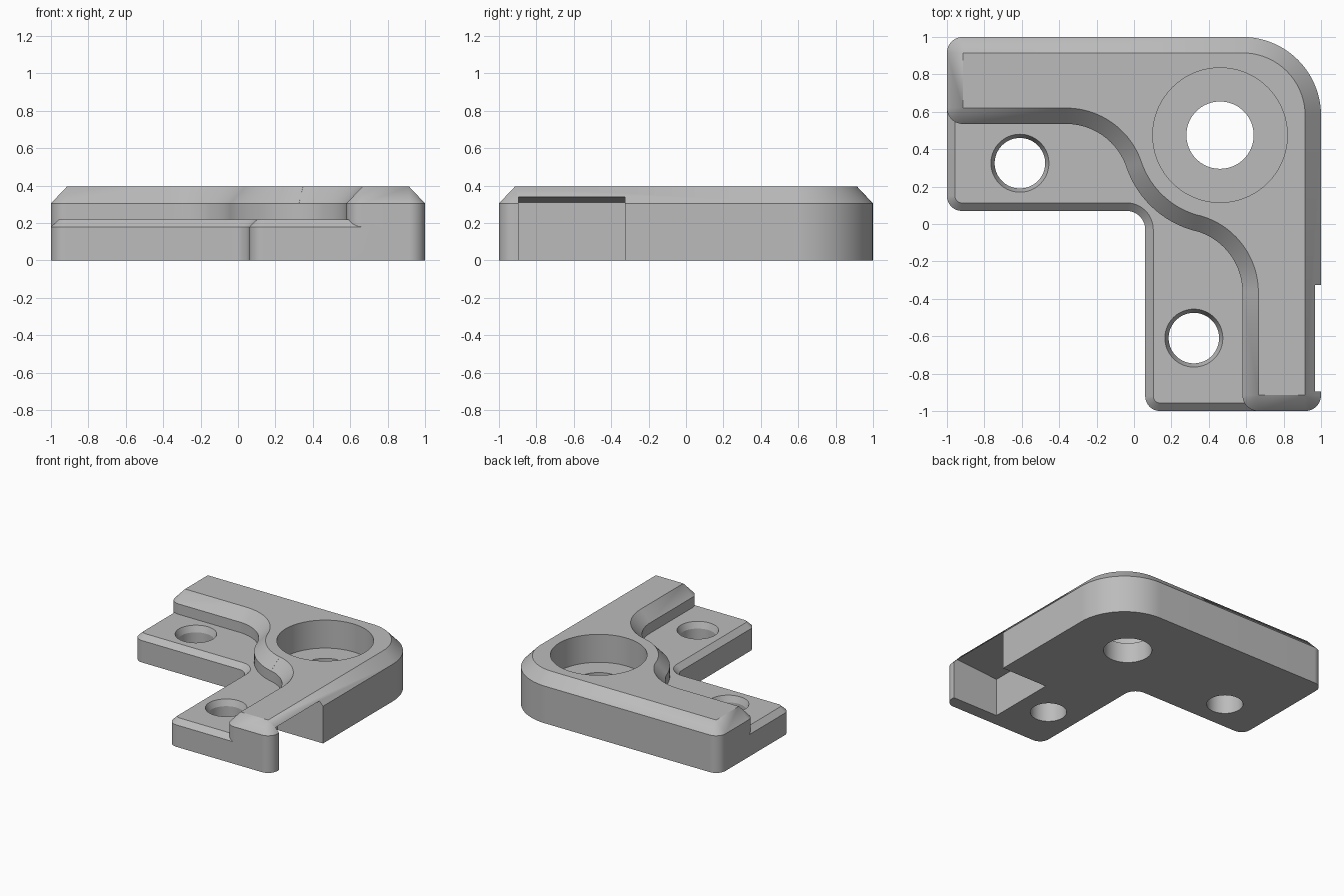
import bpy
import bmesh
from math import radians, cos, sin, atan2, degrees, hypot

if "Cube" in bpy.data.objects:
    bpy.data.objects.remove(bpy.data.objects["Cube"], do_unlink=True)

grey = bpy.data.materials.new("light grey")
grey.use_nodes = True
colour = (0.5, 0.5, 0.5, 1)
grey.diffuse_color = colour
grey.node_tree.nodes["Principled BSDF"].inputs["Base Color"].default_value = colour


def loft(name, rings):
    """Closed solid through a stack of equally long rings of 3D points."""
    bm = bmesh.new()
    loops = [[bm.verts.new(p) for p in ring] for ring in rings]
    n = len(loops[0])
    for low, high in zip(loops, loops[1:]):
        for i in range(n):
            j = (i + 1) % n
            bm.faces.new((low[i], low[j], high[j], high[i]))
    bm.faces.new(loops[0][::-1])
    bm.faces.new(loops[-1])
    bmesh.ops.remove_doubles(bm, verts=bm.verts, dist=1e-5)
    bmesh.ops.recalc_face_normals(bm, faces=bm.faces)
    mesh = bpy.data.meshes.new(name)
    bm.to_mesh(mesh)
    bm.free()
    mesh.materials.append(grey)
    obj = bpy.data.objects.new(name, mesh)
    bpy.context.scene.collection.objects.link(obj)
    return obj


def outline(arcs, z, inset=0):
    """Counter-clockwise chain of arcs; falling angles make a hollow bend."""
    points = []
    for x, y, r, a, b in arcs:
        r = r - inset if b > a else r + inset
        steps = 24
        for i in range(steps + 1):
            t = radians(a + (b - a) * i / steps)
            points.append((x + r * cos(t), y + r * sin(t), z))
    return points


def chamfered(name, arcs, shoulder, top, inset):
    return loft(name, [outline(arcs, 0), outline(arcs, shoulder),
                       outline(arcs, top, inset)])


def turned(name, x, y, profile):
    """Round cutter from (radius, height) steps."""
    return loft(name, [[(x + r * cos(radians(a)), y + r * sin(radians(a)), z)
                        for a in range(0, 360, 5)] for r, z in profile])


def combine(target, other, operation):
    mod = target.modifiers.new("combine", "BOOLEAN")
    mod.operation = operation
    mod.solver = "EXACT"
    mod.object = other
    bpy.context.view_layer.objects.active = target
    bpy.ops.object.modifier_apply(modifier=mod.name)
    bpy.data.objects.remove(other, do_unlink=True)


# Raised block with an S-shaped inner wall wrapped round the large bore
bore = (0.46, 0.475)
bend_a, bend_b, bend_r = (-0.363, 0.195), (0.24, -0.365), 0.34
ang_a, ang_b = [degrees(atan2(bore[1] - p[1], bore[0] - p[0]))
                for p in (bend_a, bend_b)]
boss_r = hypot(bore[0] - bend_a[0], bore[1] - bend_a[1]) - bend_r
c = 0.085
bracket = chamfered("corner_bracket", [
    (-1 + c, 0.535 + c, c, 180, 270),
    (*bend_a, bend_r, 90, ang_a),
    (*bore, boss_r, ang_a + 180, ang_b + 180),
    (*bend_b, bend_r, ang_b, 0),
    (0.58 + c, -1 + c, c, 180, 270),
    (1 - c, -1 + c, c, 270, 360),
    (0.58, 0.58, 0.42, 0, 90),
    (-1 + c, 1 - c, c, 90, 180),
], 0.305, 0.395, c)

# Low L-shaped flange
r = 0.08
flange = chamfered("flange", [
    (-1 + r, 0.07 + r, r, 180, 270),
    (-0.04, -0.03, 0.1, 90, 0),
    (0.06 + r, -1 + r, r, 180, 270),
    (0.72, -1 + r, r, 270, 360),
    (0.72, 0.72, r, 0, 90),
    (-1 + r, 0.72, r, 90, 180),
], 0.18, 0.22, 0.043)
combine(bracket, flange, "UNION")

# Counterbored hole and two screw holes
combine(bracket, turned("bore_cutter", *bore, [
    (0.18, -0.1), (0.18, 0.165), (0.36, 0.165), (0.36, 0.5)]), "DIFFERENCE")
for x, y in ((-0.61, 0.325), (0.32, -0.61)):
    combine(bracket, turned("screw_cutter", x, y, [
        (0.135, -0.1), (0.135, 0.17), (0.155, 0.22), (0.155, 0.3)]), "DIFFERENCE")

# Side pocket, open below, with a slightly sloping ceiling
corners = [(0.585, -0.895, 0.31), (1.1, -0.895, 0.35),
           (1.1, -0.325, 0.35), (0.585, -0.325, 0.31)]
combine(bracket, loft("pocket_cutter", [
    [(x, y, -0.1) for x, y, z in corners], corners]), "DIFFERENCE")

# Smooth curves, crisp edges
bpy.ops.object.select_all(action="DESELECT")
bracket.select_set(True)
bpy.context.view_layer.objects.active = bracket
bpy.ops.object.shade_smooth_by_angle(angle=radians(15))
